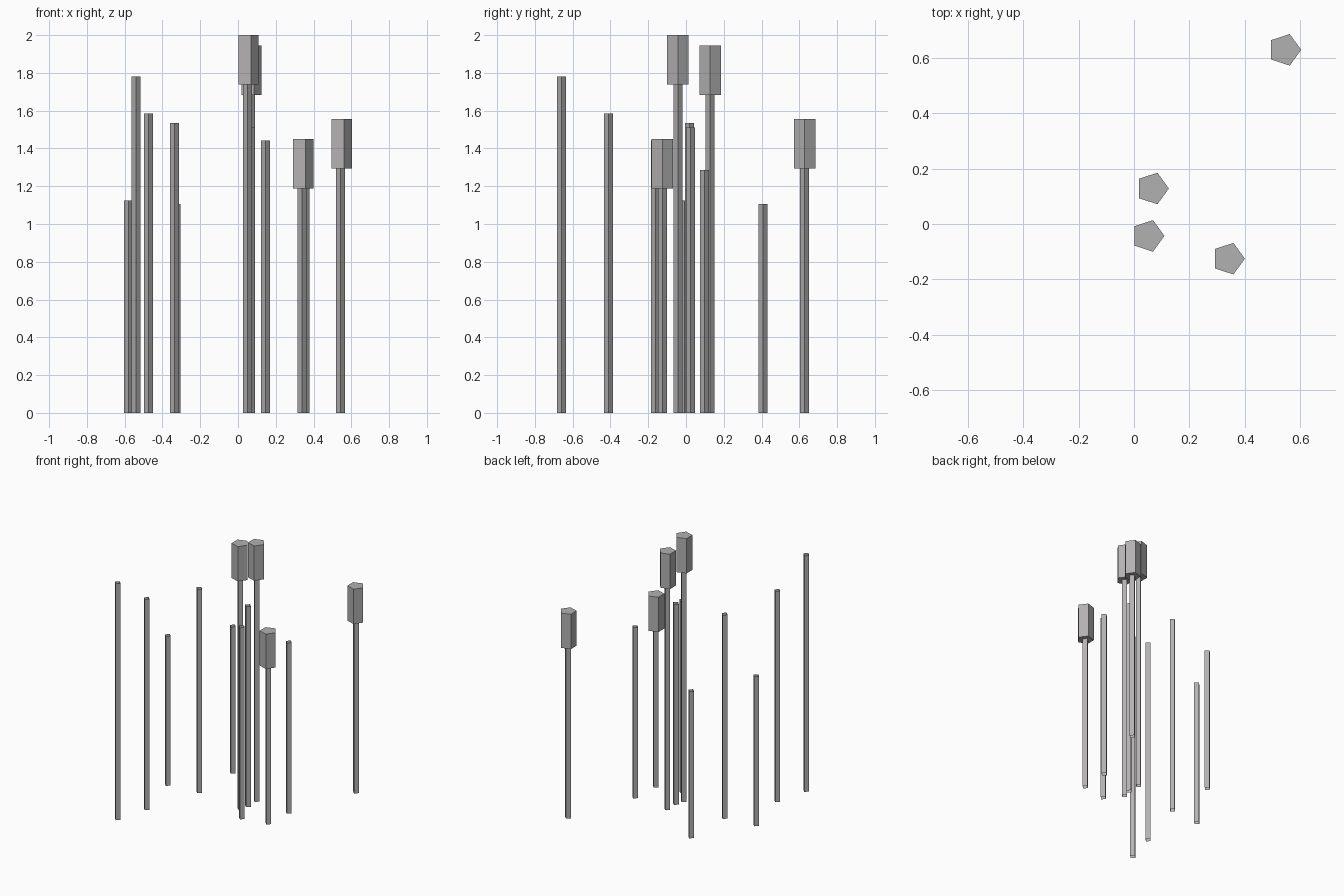
import bpy
import bmesh
from math import cos, sin, tau

cube = bpy.data.objects.get("Cube")
if cube:
    bpy.data.objects.remove(cube, do_unlink=True)

STEM_R, HEAD_R, HEAD_H = 0.0238, 0.0597, 0.262


def make_material(name, color):
    mat = bpy.data.materials.new(name)
    mat.use_nodes = True
    mat.diffuse_color = color
    mat.node_tree.nodes["Principled BSDF"].inputs["Base Color"].default_value = color
    return mat


grey = make_material("reed_grey", (0.45, 0.44, 0.44, 1))


def prism(name, sides, radius, x, y, z0, z1, capped):
    """Upright prism with one corner pointing along +x."""
    bm = bmesh.new()
    rings = [[bm.verts.new((radius * cos(tau * i / sides),
                            radius * sin(tau * i / sides), z))
              for i in range(sides)] for z in (0, z1 - z0)]
    low, high = rings
    for i in range(sides):
        j = (i + 1) % sides
        bm.faces.new((low[i], low[j], high[j], high[i]))
    if capped:
        bm.faces.new(high)
        bm.faces.new(low[::-1])
    mesh = bpy.data.meshes.new(name)
    bm.to_mesh(mesh)
    bm.free()
    mesh.materials.append(grey)
    obj = bpy.data.objects.new(name, mesh)
    obj.location = (x, y, z0)
    bpy.context.collection.objects.link(obj)
    return obj


# Bare reeds: open four-sided tubes (x, y, height)
bare_reeds = [
    (-0.541, -0.658, 1.78), (-0.473, -0.41, 1.585),
    (-0.335, 0.019, 1.535), (-0.328, 0.407, 1.105),
    (-0.579, -0.008, 1.125), (0.067, 0.024, 1.51),
    (0.145, -0.161, 1.443), (0.354, 0.098, 1.285),
]
for n, (x, y, top) in enumerate(bare_reeds, 1):
    prism(f"bare_reed_{n}", 4, STEM_R, x, y, 0, top, False)

# Reeds carrying a five-sided seed head (x, y, top of head)
headed_reeds = [
    (0.050, -0.043, 2.0), (0.066, 0.128, 1.944),
    (0.340, -0.125, 1.45), (0.543, 0.628, 1.555),
]
for n, (x, y, top) in enumerate(headed_reeds, 1):
    prism(f"reed_stem_{n}", 4, STEM_R, x, y, 0, top - HEAD_H / 2, False)
    prism(f"seed_head_{n}", 5, HEAD_R, x, y, top - HEAD_H, top, True)
